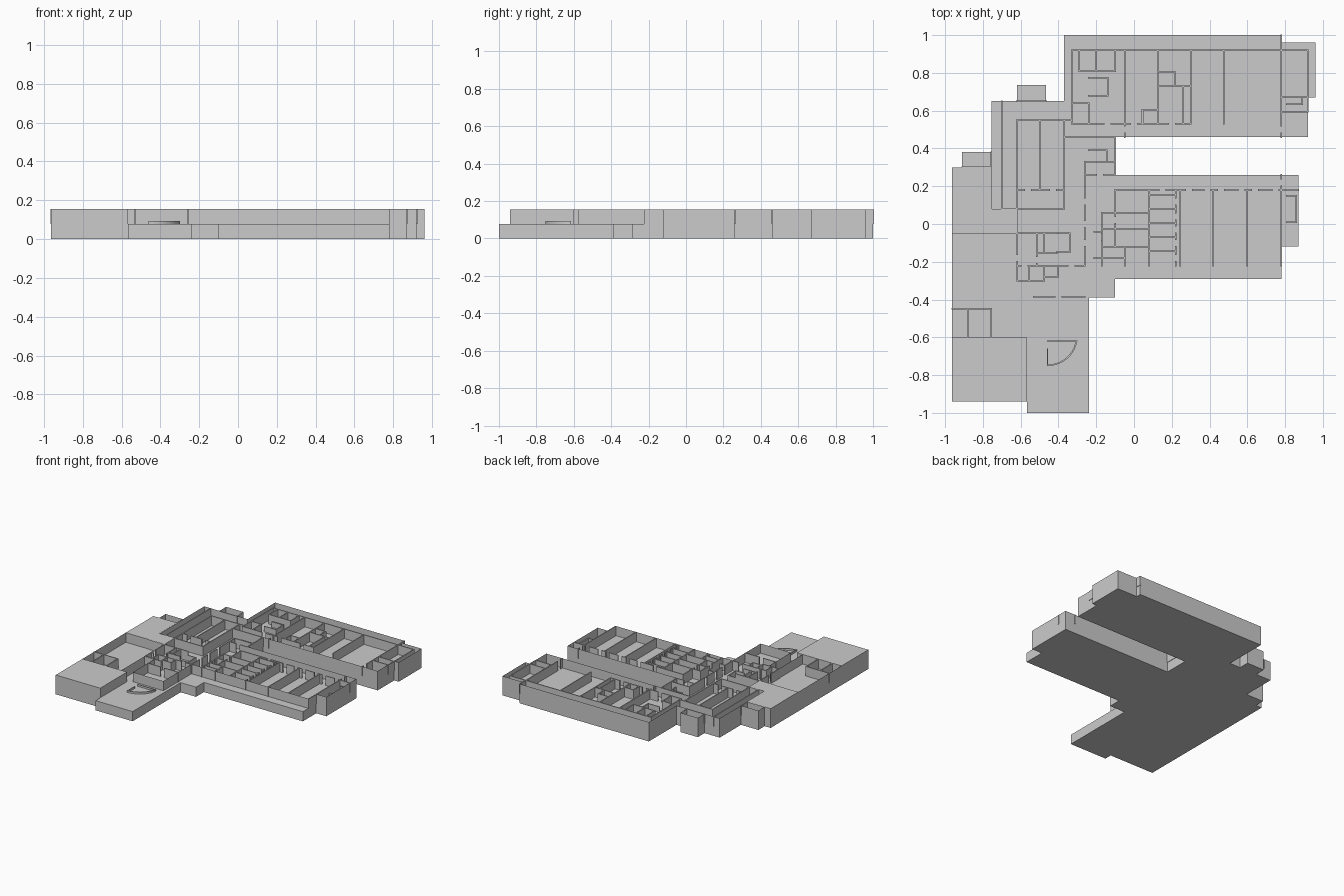
import bpy, bmesh, math

if "Cube" in bpy.data.objects:
    bpy.data.objects.remove(bpy.data.objects["Cube"])

FLOOR, TOP, T = 0.078, 0.155, 0.008


def finish(bm, name):
    bmesh.ops.recalc_face_normals(bm, faces=bm.faces)
    me = bpy.data.meshes.new(name)
    bm.to_mesh(me)
    bm.free()
    ob = bpy.data.objects.new(name, me)
    bpy.context.collection.objects.link(ob)
    return ob


def raise_faces(bm, h):
    r = bmesh.ops.extrude_face_region(bm, geom=list(bm.faces))
    vs = [v for v in r["geom"] if isinstance(v, bmesh.types.BMVert)]
    bmesh.ops.translate(bm, verts=vs, vec=(0, 0, h))


def plan(name, pts, z0, z1, wall=None):
    """Extrude an outline; with wall set, keep only a rim that thick."""
    bm = bmesh.new()
    f = bm.faces.new([bm.verts.new((x, y, z0)) for x, y in pts])
    if wall:
        bmesh.ops.inset_region(bm, faces=[f], thickness=wall,
                               use_boundary=True, use_even_offset=True)
        bmesh.ops.delete(bm, geom=[f], context='FACES_ONLY')
    raise_faces(bm, z1 - z0)
    return finish(bm, name)


def add_box(bm, x0, y0, x1, y1, z0, z1):
    lo = [bm.verts.new(p) for p in ((x0, y0, z0), (x1, y0, z0), (x1, y1, z0), (x0, y1, z0))]
    hi = [bm.verts.new((v.co.x, v.co.y, z1)) for v in lo]
    bm.faces.new(lo[::-1])
    bm.faces.new(hi)
    for i in range(4):
        j = (i + 1) % 4
        bm.faces.new((lo[i], lo[j], hi[j], hi[i]))


def walls(name, horizontal=(), vertical=(), z1=TOP - 0.0005):
    """horizontal: (y, x0, x1, *doors)   vertical: (x, y0, y1, *doors)"""
    bm = bmesh.new()
    h = T / 2
    for rows, flip in ((horizontal, False), (vertical, True)):
        for c, a, b, *doors in rows:
            start = a - h
            for d in doors + [None]:
                end = b + h if d is None else d - 0.016
                if flip:
                    add_box(bm, c - h, start, c + h, end, FLOOR, z1)
                else:
                    add_box(bm, start, c - h, end, c + h, FLOOR, z1)
                if d is not None:
                    start = d + 0.016
    return finish(bm, name)


# Outline shared by the slab and the raised outer wall
shared = [(.78, -.12), (.87, -.12), (.87, .26), (-.1, .26), (-.1, .46), (.92, .46),
          (.92, .67), (.96, .67), (.96, .96), (.78, .96), (.78, 1), (-.37, 1),
          (-.37, .65), (-.465, .65), (-.465, .735), (-.62, .735), (-.62, .65),
          (-.755, .65), (-.755, .38), (-.91, .38), (-.91, .3), (-.963, .3)]

# Ground slab, including the low terraces in front
plan("ground_slab", [(-.963, -.94), (-.567, -.94), (-.567, -1), (-.237, -1), (-.237, -.39),
                     (-.1, -.39), (-.1, -.29), (.78, -.29)] + shared, 0, FLOOR)

# Outer walls
plan("outer_wall", [(-.963, -.6), (-.618, -.6), (-.618, -.3), (-.53, -.3), (-.53, -.577),
                    (-.26, -.577), (-.26, -.22), (.78, -.22)] + shared, FLOOR, TOP, 0.009)

# Solid roofed blocks on the west side
plan("southwest_block", [(-.963, -.94), (-.567, -.94), (-.567, -.6), (-.963, -.6)], FLOOR, TOP)
plan("west_block", [(-.963, -.05), (-.618, -.05), (-.618, .08), (-.755, .08),
                    (-.755, .3), (-.963, .3)], FLOOR, TOP)

# West hall with two small rooms
walls("west_hall_walls",
      [(-.448, -.963, -.755)],
      [(-.755, -.6, -.448), (-.88, -.6, -.448), (-.618, -.3, -.05, -.18)])

# Northwest rooms
walls("northwest_room_walls",
      [(.55, -.62, -.33), (.18, -.62, -.37, -.56, -.43), (.08, -.7, -.37), (.65, -.62, -.465),
       (.3, -.91, -.755)],
      [(-.7, .08, .65), (-.62, .08, .55), (-.5, .18, .55), (-.37, .08, .55), (-.755, .08, .38)])

# Central core rooms and entrance
walls("central_room_walls",
      [(-.05, -.75, -.41), (-.155, -.515, -.41), (-.22, -.618, -.26, -.58, -.33),
       (-.385, -.53, -.26, -.4), (-.3, -.618, -.475), (-.28, -.475, -.4),
       (.33, -.26, -.1), (.46, -.37, -.1), (.26, -.26, -.1, -.18)],
      [(-.515, -.22, -.05, -.19), (-.475, -.155, -.05), (-.555, -.3, -.22),
       (-.475, -.3, -.22), (-.4, -.28, -.22), (-.26, -.22, .33, -.1, .0, .12), (-.1, .26, .46)])

# North wing: corridor wall, rooms and store cupboards
walls("north_wing_walls",
      [(.92, -.33, .92), (.53, -.33, .3, -.14, .0, .2), (.81, -.29, -.1), (.64, -.33, -.24),
       (.805, .125, .215), (.73, .125, .3), (.605, .045, .125), (.67, .78, .92), (.595, .78, .92)],
      [(-.33, .53, .92), (-.29, .81, .92), (-.2, .81, .92), (-.1, .81, .92), (-.24, .53, .64),
       (-.05, .46, .92, .5), (.125, .53, .92), (.215, .73, .805), (.26, .53, .73),
       (.045, .53, .605), (.3, .53, .92), (.475, .53, .92), (.78, .46, 1, .5), (.92, .595, .92)])

# South wing: corridor wall, classrooms and the grid of small rooms
walls("south_wing_walls",
      [(.18, -.1, .87, .15, .29, .39, .46, .57, .64, .75), (.06, -.17, .08), (-.025, -.17, .08),
       (-.12, -.17, .08), (-.18, -.17, -.05)]
      + [(y, .08, .22) for y in (.155, .08, .005, -.07, -.145)],
      [(-.1, .06, .18), (-.17, -.22, .06, -.07), (-.1, -.12, .06, .02), (-.05, -.22, -.12),
       (.08, -.22, .18), (.22, -.22, .18, -.18, -.1, -.03, .04, .12),
       (.245, -.22, .18), (.42, -.22, .18), (.6, -.22, .18), (.78, -.22, .26, .22)])

# Stairwells: low L-shaped guards
for i, (x0, y0, x1, y1) in enumerate([(-.24, .68, -.14, .775), (-.41, -.15, -.34, -.05),
                                      (-.24, .33, -.145, .39), (-.21, -.18, -.17, -.04),
                                      (.81, .635, .89, .67), (.81, .01, .86, .15)]):
    walls("stair_guard_%d" % i, [(y1, x0, x1), (y0, x0, x1)], [(x1, y0, y1)], z1=FLOOR + .045)

# Curved entrance step outline on the front terrace
cx, cy = -.46, -.6
arc = [(a, r) for r in (.16, .152) for a in (range(8, 91, 8) if r == .16 else range(88, 7, -8))]
plan("entrance_curve", [(cx + r * math.cos(math.radians(a)), cy - r * .95 * math.sin(math.radians(a)))
                        for a, r in arc][::-1], FLOOR, FLOOR + .015)
bm = bmesh.new()
add_box(bm, cx, -.622, -.3, -.616, FLOOR, FLOOR + .015)
add_box(bm, cx, -.752, cx + .006, -.66, FLOOR, FLOOR + .015)
finish(bm, "entrance_edges")
